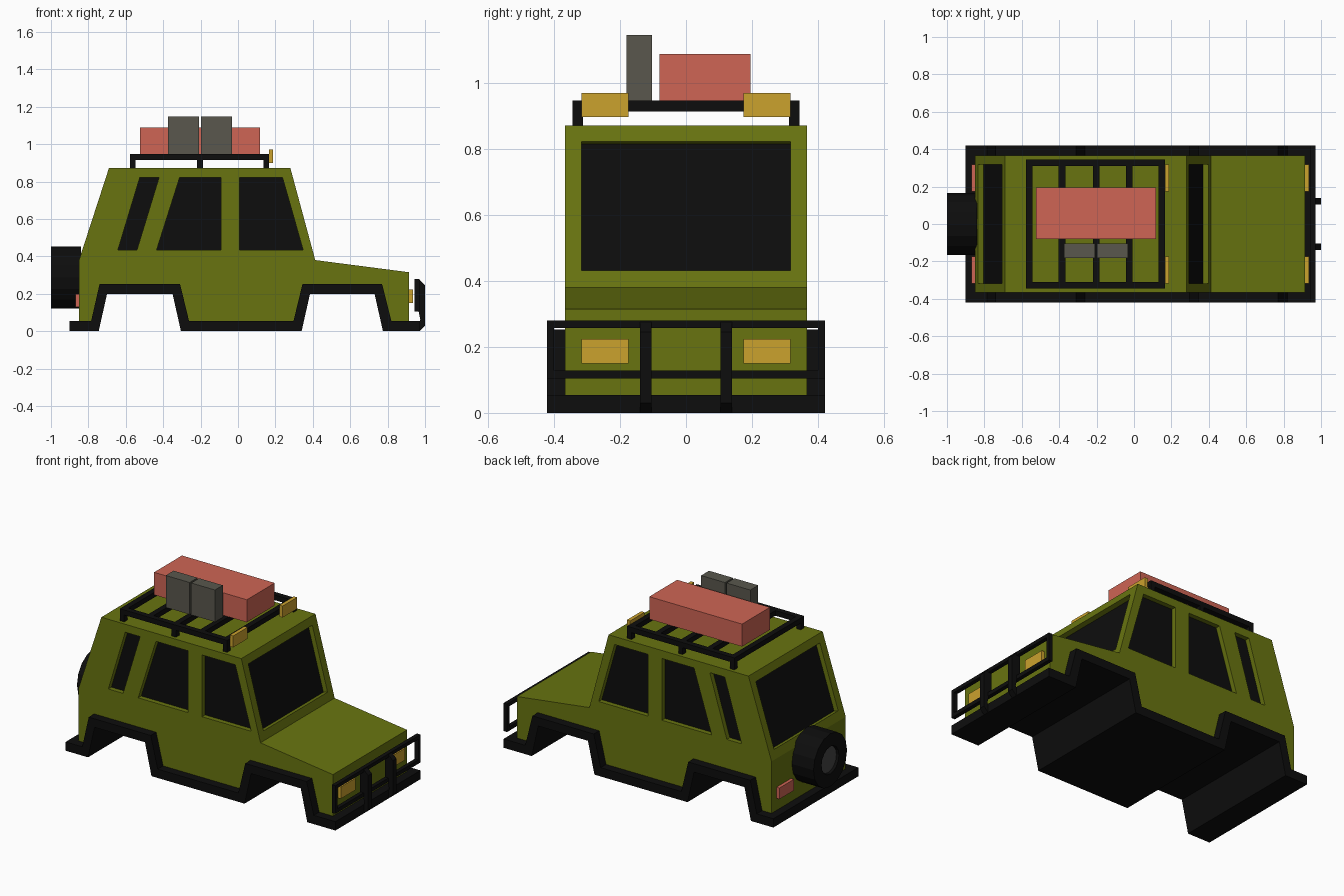
import bpy, bmesh, math
from mathutils import Vector, Matrix

if "Cube" in bpy.data.objects:
    bpy.data.objects.remove(bpy.data.objects["Cube"])


def material(name, rgb):
    m = bpy.data.materials.new(name)
    m.diffuse_color = (*rgb, 1)
    m.use_nodes = True
    m.node_tree.nodes["Principled BSDF"].inputs["Base Color"].default_value = m.diffuse_color
    return m


GREEN = material("olive green", (0.138, 0.174, 0.005))
BLACK = material("black", (0.004, 0.004, 0.004))
RED = material("soft red", (0.62, 0.13, 0.09))
YELLOW = material("amber", (0.60, 0.36, 0.027))
GREY = material("warm grey", (0.10, 0.095, 0.075))
HUB = material("hub grey", (0.06, 0.06, 0.058))


def finish(bm, name, *mats):
    bmesh.ops.recalc_face_normals(bm, faces=bm.faces)
    me = bpy.data.meshes.new(name)
    bm.to_mesh(me)
    bm.free()
    for m in mats:
        me.materials.append(m)
    ob = bpy.data.objects.new(name, me)
    bpy.context.collection.objects.link(ob)
    return ob


def add_prism(bm, pts, vec):
    """Extrude a polygon along vec; returns the starting cap."""
    a = [bm.verts.new(p) for p in pts]
    b = [bm.verts.new(Vector(p) + vec) for p in pts]
    n = len(a)
    cap = bm.faces.new(a)
    bm.faces.new(b[::-1])
    for i in range(n):
        bm.faces.new((a[i], b[i], b[(i + 1) % n], a[(i + 1) % n]))
    return cap


def profile(name, xz, y0, y1, *mats):
    bm = bmesh.new()
    add_prism(bm, [(x, y0, z) for x, z in xz], Vector((0, y1 - y0, 0)))
    return finish(bm, name, *mats)


def add_box(bm, x0, x1, y0, y1, z0, z1):
    add_prism(bm, [(x0, y0, z0), (x1, y0, z0), (x1, y1, z0), (x0, y1, z0)],
              Vector((0, 0, z1 - z0)))


def boxes(name, mat, *dims):
    bm = bmesh.new()
    for d in dims:
        add_box(bm, *d)
    return finish(bm, name, mat)


# Body shell; the underside follows the arches inside the black trim
W = 0.367
body = profile("body", [
    (-0.85, 0.38), (-0.69, 0.872), (0.28, 0.872), (0.413, 0.38), (0.915, 0.315),
    (0.915, 0.03), (0.80, 0.03), (0.755, 0.23), (0.36, 0.23), (0.315, 0.03),
    (-0.28, 0.03), (-0.325, 0.23), (-0.72, 0.23), (-0.765, 0.03), (-0.85, 0.03)],
    -W, W, GREEN, BLACK)

# Recessed windows: one cutter, black on its inner caps
bm = bmesh.new()


def pane(pts, n):
    n = Vector(n).normalized()
    cap = add_prism(bm, [Vector(p) - n * 0.03 for p in pts], n * 0.08)
    cap.material_index = 1


for s in (-1, 1):
    for b0, b1, t1, t0 in ((0.008, 0.348, 0.238, 0.008),
                           (-0.435, -0.09, -0.09, -0.312),
                           (-0.642, -0.54, -0.422, -0.525)):
        pane([(b0, s * W, 0.435), (b1, s * W, 0.435),
              (t1, s * W, 0.822), (t0, s * W, 0.822)], (0, s, 0))
for xb, zb, xt, zt in ((0.413, 0.38, 0.28, 0.872), (-0.85, 0.38, -0.69, 0.872)):
    low, high = [(xb + (xt - xb) * (z - zb) / (zt - zb), z) for z in (0.432, 0.823)]
    pane([(x, y, z) for (x, z), y in
          ((low, -0.317), (low, 0.317), (high, 0.317), (high, -0.317))],
         (math.copysign(zt - zb, xb), 0, abs(xt - xb)))
cutter = finish(bm, "window_cutter", GREEN, BLACK)
cutter.hide_render = True
cutter.hide_viewport = True
mod = body.modifiers.new("windows", 'BOOLEAN')
mod.operation = 'DIFFERENCE'
mod.solver = 'EXACT'
mod.object = cutter

# Black sill, bumpers and wheel arches
profile("arch_trim", [
    (-0.90, 0), (-0.90, 0.055), (-0.785, 0.055), (-0.74, 0.253), (-0.31, 0.253),
    (-0.262, 0.055), (0.297, 0.055), (0.345, 0.253), (0.77, 0.253), (0.82, 0.055),
    (0.97, 0.055), (0.97, 0), (0.775, 0), (0.73, 0.2), (0.385, 0.2), (0.34, 0),
    (-0.305, 0), (-0.35, 0.2), (-0.70, 0.2), (-0.745, 0)], -0.421, 0.421, BLACK)

# Front guard: frame plus two curved uprights
boxes("guard_frame", BLACK,
      (0.945, 0.97, -0.421, 0.421, 0.258, 0.28),
      (0.945, 0.97, -0.421, 0.421, 0.105, 0.129),
      (0.945, 0.97, -0.421, -0.4, 0.129, 0.258),
      (0.945, 0.97, 0.4, 0.421, 0.129, 0.258))
for side, s in (("left", 1), ("right", -1)):
    profile("guard_upright_" + side, [
        (0.945, 0.28), (0.965, 0.28), (1.0, 0.245), (1.0, 0.03), (0.97, 0.0),
        (0.96, 0.04), (0.975, 0.06), (0.965, 0.11), (0.945, 0.12)],
        s * 0.104, s * 0.14, BLACK)
    # Lamps on each side
    y0, y1 = sorted((s * 0.174, s * 0.317))
    boxes("headlight_" + side, YELLOW, (0.905, 0.935, y0, y1, 0.15, 0.224))
    boxes("roof_light_" + side, YELLOW, (0.165, 0.188, y0, y1, 0.898, 0.97))
    boxes("tail_light_" + side, RED, (-0.87, -0.84, y0, y1, 0.13, 0.2))

# Roof rack: rim, cross bars and six legs
z0, z1, R = 0.915, 0.947, 0.345
rack = [(-0.578, 0.167, s * R - (s + 1) * 0.0175, s * R - (s - 1) * 0.0175, z0, z1)
        for s in (-1, 1)]
rack += [(x - 0.0175, x + 0.0175, -R + 0.035, R - 0.035, z0, z1)
         for x in (-0.5605, -0.385, -0.203, -0.026, 0.1495)]
rack += [(x - 0.015, x + 0.015, min(s * R, s * 0.312), max(s * R, s * 0.312), 0.865, z0)
         for x in (-0.562, -0.203, 0.151) for s in (-1, 1)]
boxes("roof_rack", BLACK, *rack)

# Luggage
boxes("roof_box", RED, (-0.525, 0.118, -0.081, 0.195, 0.947, 1.088))
boxes("fuel_can_rear", GREY, (-0.374, -0.209, -0.181, -0.103, 0.947, 1.147))
boxes("fuel_can_front", GREY, (-0.198, -0.033, -0.181, -0.103, 0.947, 1.147))

# Spare wheel with a recessed hub on its outer end
bm = bmesh.new()
bmesh.ops.create_cone(bm, cap_ends=True, segments=16, radius1=0.166, radius2=0.166,
                      depth=0.16,
                      matrix=Matrix.Translation((-0.92, 0, 0.288)) @
                      Matrix.Rotation(math.pi / 2, 4, 'Y'))
cap = min(bm.faces, key=lambda f: f.calc_center_median().x)
bmesh.ops.inset_region(bm, faces=[cap], thickness=0.08)
bmesh.ops.inset_region(bm, faces=[cap], thickness=0.004, depth=-0.015)
cap.material_index = 1
finish(bm, "spare_wheel", BLACK, HUB)
